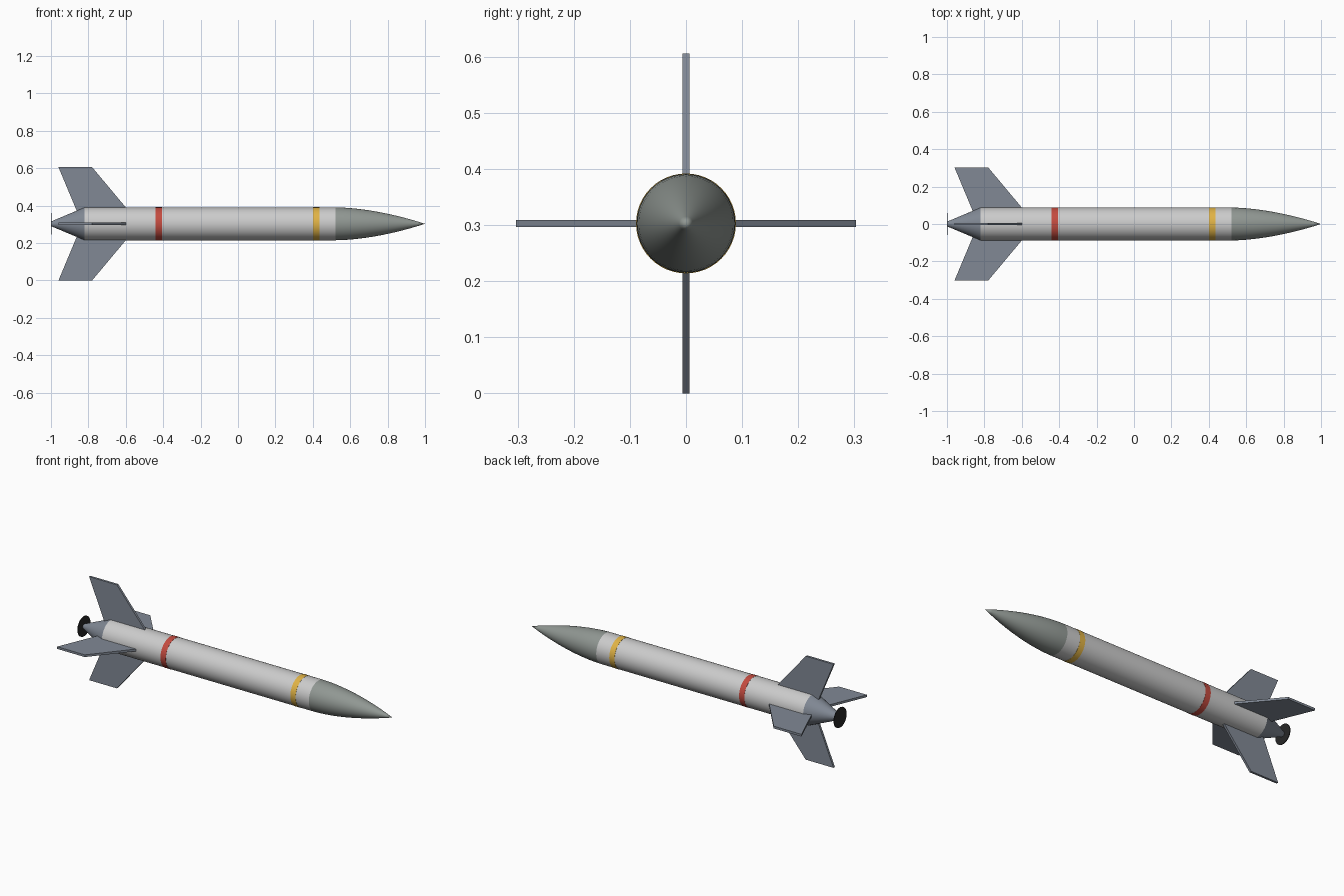
import bpy, bmesh, math
from mathutils import Matrix

if "Cube" in bpy.data.objects:
    bpy.data.objects.remove(bpy.data.objects["Cube"])

AXIS_Z = 0.303
SEG = 48


def material(name, rgb):
    m = bpy.data.materials.new(name)
    m.diffuse_color = (*rgb, 1)
    m.use_nodes = True
    m.node_tree.nodes["Principled BSDF"].inputs["Base Color"].default_value = m.diffuse_color
    return m


white = material("white_paint", (0.74, 0.76, 0.74))
nose_grey = material("nose_grey", (0.28, 0.31, 0.29))
steel = material("steel_blue", (0.22, 0.25, 0.30))
red = material("red_band", (0.55, 0.07, 0.05))
yellow = material("yellow_band", (0.75, 0.45, 0.06))
dark = material("dark_nozzle", (0.02, 0.02, 0.02))


def finish(name, bm, mat, smooth=True):
    bmesh.ops.recalc_face_normals(bm, faces=bm.faces)
    me = bpy.data.meshes.new(name)
    bm.to_mesh(me)
    bm.free()
    me.materials.append(mat)
    ob = bpy.data.objects.new(name, me)
    ob.location.z = AXIS_Z
    bpy.context.collection.objects.link(ob)
    if smooth:
        bpy.context.view_layer.objects.active = ob
        ob.select_set(True)
        bpy.ops.object.shade_smooth_by_angle(angle=math.radians(30))
        ob.select_set(False)
    return ob


def lathe(name, profile, mat):
    """Spin (x, radius) points around the long axis."""
    bm = bmesh.new()
    vs = [bm.verts.new((x, r, 0)) for x, r in profile]
    es = [bm.edges.new(p) for p in zip(vs, vs[1:])]
    bmesh.ops.spin(bm, geom=vs + es, cent=(0, 0, 0), axis=(1, 0, 0),
                   angle=math.tau, steps=SEG, use_duplicate=False)
    bmesh.ops.remove_doubles(bm, verts=bm.verts, dist=1e-5)
    return finish(name, bm, mat)


# Main tube
R = 0.088
lathe("body_tube", [(-0.82, 0), (-0.82, R), (0.52, R), (0.52, 0)], white)

# Curved nose
N = 12
nose = [(0.52 + 0.48 * i / N, R * (1 - (i / N) ** 1.75)) for i in range(N + 1)]
lathe("nose_cone", [(0.52, 0)] + nose, nose_grey)

# Tapered tail and nozzle disc
lathe("tail_cone", [(-0.82, 0), (-0.82, R), (-0.996, 0.014), (-0.996, 0)], steel)
lathe("nozzle_disc", [(-1.0, 0), (-1.0, 0.058), (-0.996, 0.058), (-0.996, 0)], dark)

# Painted bands
for name, x, mat in (("rear_band", -0.423, red), ("front_band", 0.418, yellow)):
    lathe(name, [(x - 0.017, R - 0.004), (x - 0.017, R + 0.001),
                 (x + 0.017, R + 0.001), (x + 0.017, R - 0.004),
                 (x - 0.017, R - 0.004)], mat)

# Four swept fins
outline = [(-0.595, 0.082), (-0.78, 0.303), (-0.96, 0.303), (-0.86, 0.064)]
T = 0.013
for i, side in enumerate(("left", "top", "right", "bottom")):
    bm = bmesh.new()
    face = bm.faces.new([bm.verts.new((x, r, -T / 2)) for x, r in outline])
    ext = bmesh.ops.extrude_face_region(bm, geom=[face])
    bmesh.ops.translate(bm, vec=(0, 0, T),
                        verts=[v for v in ext["geom"] if isinstance(v, bmesh.types.BMVert)])
    bmesh.ops.rotate(bm, verts=bm.verts, cent=(0, 0, 0),
                     matrix=Matrix.Rotation(i * math.pi / 2, 3, 'X'))
    finish("fin_" + side, bm, steel, smooth=False)
